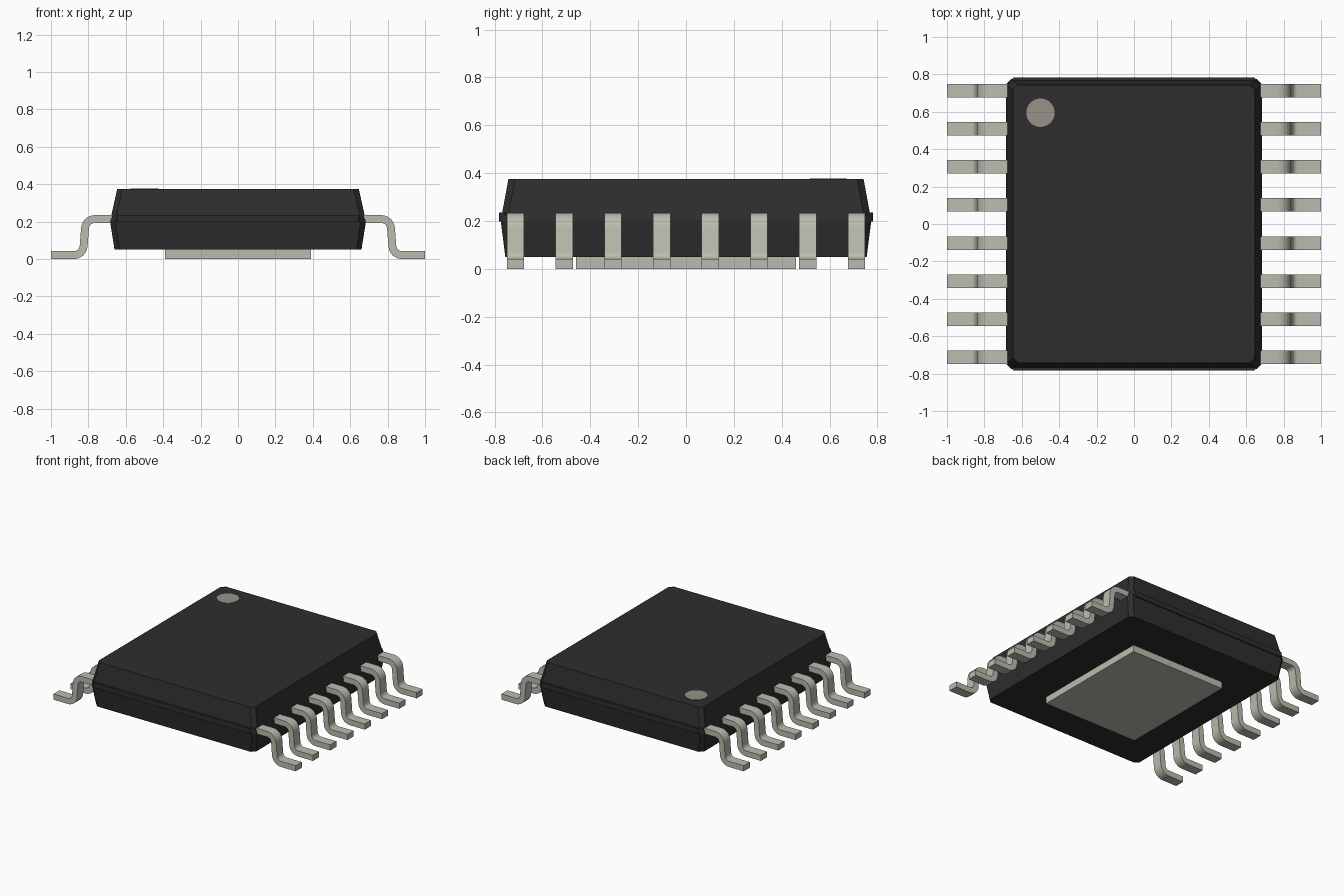
import bpy, bmesh, math
from mathutils import Vector

if "Cube" in bpy.data.objects:
    bpy.data.objects.remove(bpy.data.objects["Cube"])


def material(name, rgb):
    m = bpy.data.materials.new(name)
    m.use_nodes = True
    color = (*rgb, 1)
    m.diffuse_color = color
    m.node_tree.nodes["Principled BSDF"].inputs["Base Color"].default_value = color
    return m


BLACK = material("black_resin", (0.027, 0.027, 0.027))
METAL = material("tinned_metal", (0.50, 0.50, 0.43))
MARK = material("marker_grey", (0.31, 0.29, 0.245))


def finish(name, bm, mat):
    bmesh.ops.recalc_face_normals(bm, faces=bm.faces)
    mesh = bpy.data.meshes.new(name)
    bm.to_mesh(mesh)
    bm.free()
    mesh.materials.append(mat)
    ob = bpy.data.objects.new(name, mesh)
    bpy.context.collection.objects.link(ob)
    return ob


def outline(hx, hy, c):
    """Rectangle with its corners cut by c."""
    return [(hx, -hy + c), (hx, hy - c), (hx - c, hy), (-hx + c, hy),
            (-hx, hy - c), (-hx, -hy + c), (-hx + c, -hy), (hx - c, -hy)]


def stack(name, levels, mat):
    """Solid lofted through (z, half width, half depth, corner cut) levels."""
    bm = bmesh.new()
    rings = [[bm.verts.new((x, y, z)) for x, y in outline(hx, hy, c)]
             for z, hx, hy, c in levels]
    for a, b in zip(rings, rings[1:]):
        for i in range(len(a)):
            j = (i + 1) % len(a)
            bm.faces.new((a[i], a[j], b[j], b[i]))
    bm.faces.new(rings[0][::-1])
    bm.faces.new(rings[-1])
    return finish(name, bm, mat)


# Tapered package body and the seam band around its middle
stack("body", [(0.05, 0.66, 0.755, 0.027), (0.2, 0.684, 0.774, 0.027),
               (0.235, 0.677, 0.768, 0.027), (0.375, 0.646, 0.742, 0.027)], BLACK)
stack("seam_band", [(0.197, 0.67, 0.782, 0.027), (0.235, 0.67, 0.782, 0.027)], BLACK)

# Heat pad under the body
bm = bmesh.new()
bmesh.ops.create_cube(bm, size=1)
bmesh.ops.scale(bm, vec=(0.78, 0.92, 0.06), verts=bm.verts)
bmesh.ops.translate(bm, vec=(0, 0, 0.03), verts=bm.verts)
finish("heat_pad", bm, METAL)

# Round orientation mark on the top
bm = bmesh.new()
bmesh.ops.create_cone(bm, cap_ends=True, segments=32, radius1=0.076, radius2=0.076, depth=0.006)
bmesh.ops.translate(bm, vec=(-0.5, 0.595, 0.374), verts=bm.verts)
finish("orientation_mark", bm, MARK)


def fillet(before, corner, after, radius, steps=6):
    """Points and tangents of an arc rounding a corner."""
    d1, d2 = (corner - before).normalized(), (after - corner).normalized()
    angle = d1.angle_signed(d2)
    start = corner - d1 * radius * math.tan(abs(angle) / 2)
    side = Vector((-d1.y, d1.x)) * (-1 if angle > 0 else 1)
    center = start + side * radius
    out = []
    for i in range(steps + 1):
        t = abs(angle) * i / steps
        out.append((center - side * radius * math.cos(t) + d1 * radius * math.sin(t),
                    d1 * math.cos(t) + side * math.sin(t)))
    return out


# Gull-wing lead: a rounded path thickened to a strip, then extruded
HALF_T, HALF_W = 0.021, 0.036
P = [Vector(p) for p in ((0.65, 0.214), (0.814, 0.214), (0.829, 0.021), (1, 0.021))]
along = Vector((1, 0))
path = ([(P[0], along)] + fillet(P[0], P[1], P[2], 0.052)
        + fillet(P[1], P[2], P[3], 0.052) + [(P[3], along)])


def lead(name, side, y):
    bm = bmesh.new()
    rows = []
    for p, t in path:
        n = Vector((-t.y, t.x)) * HALF_T
        rows.append([bm.verts.new((side * q.x, y + w, q.y))
                     for q, w in ((p + n, -HALF_W), (p + n, HALF_W),
                                  (p - n, HALF_W), (p - n, -HALF_W))])
    for a, b in zip(rows, rows[1:]):
        for i in range(4):
            j = (i + 1) % 4
            bm.faces.new((a[i], a[j], b[j], b[i]))
    bm.faces.new(rows[0])
    bm.faces.new(rows[-1])
    ob = finish(name, bm, METAL)
    bpy.ops.object.select_all(action="DESELECT")
    ob.select_set(True)
    bpy.context.view_layer.objects.active = ob
    bpy.ops.object.shade_smooth_by_angle(angle=math.radians(30))


for side, label in ((1, "left"), (-1, "right")):
    for i in range(8):
        lead(f"{label}_lead_{i + 1}", side, (i - 3.5) * 0.2035)
